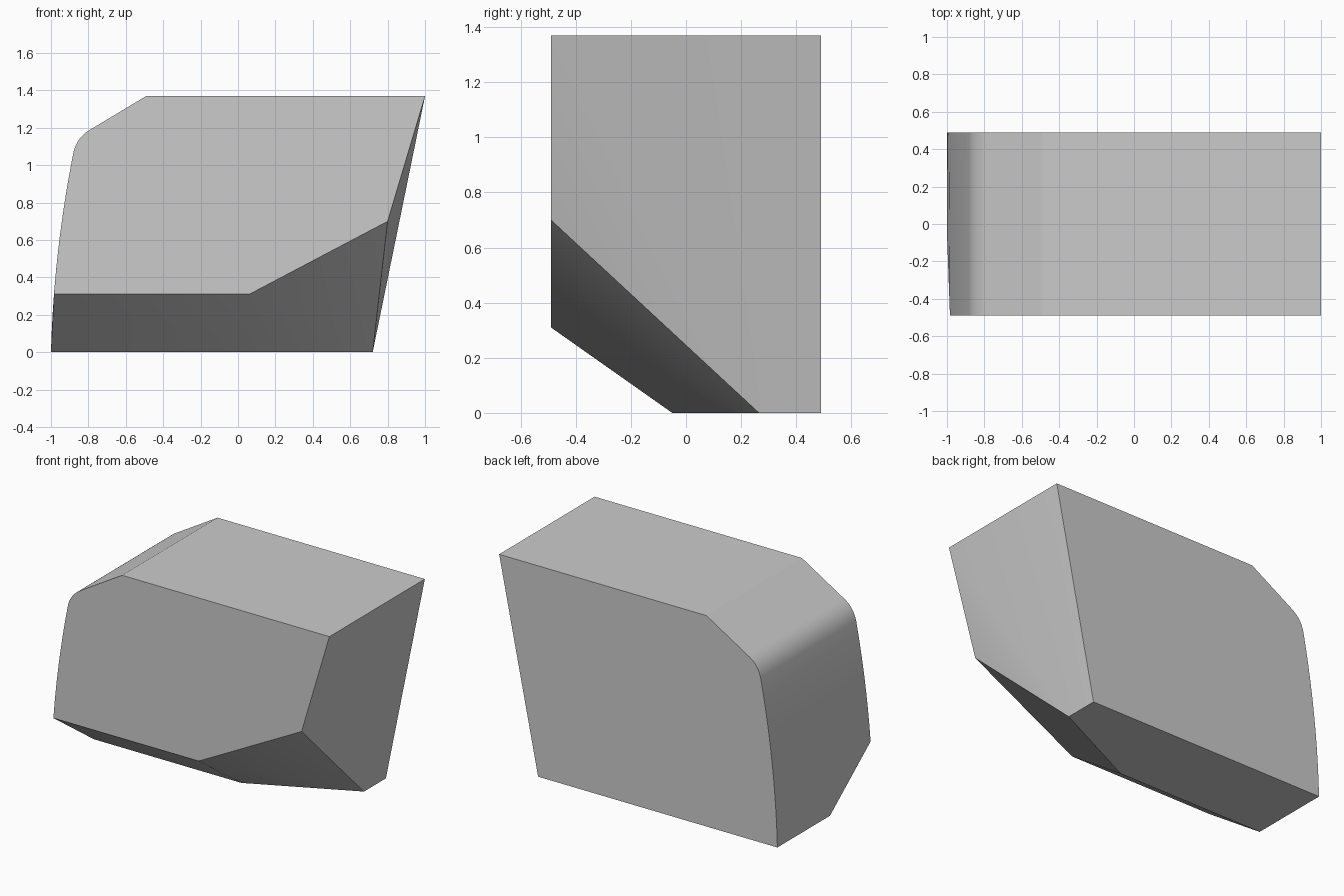
import bpy, bmesh, math
from mathutils import Vector

cube = bpy.data.objects.get("Cube")
if cube:
    bpy.data.objects.remove(cube, do_unlink=True)

FRONT, BACK, TOP = -0.49, 0.49, 1.37
CHIN = 0.31            # height where the front undercut starts
STEPS = 10


def side_curve(z):
    """Bowed outline of the curved end."""
    return -1 + 0.027 * z + 0.08 * z * z


def outline(z_start):
    """Curved end, rounded shoulder and sloped top, as x, z pairs."""
    pts = []
    for i in range(STEPS + 1):
        z = z_start + (1.07 - z_start) * i / STEPS
        pts.append(Vector((side_curve(z), z)))
    a, c, b = pts[-1], Vector((-0.86, 1.15)), Vector((-0.79, 1.19))
    for i in range(1, STEPS + 1):
        t = i / STEPS
        pts.append(a * (1 - t) ** 2 + c * 2 * t * (1 - t) + b * t * t)
    return pts + [Vector((-0.49, TOP)), Vector((1, TOP))]


# Back and front outlines share the same upper curve
points = [(p.x, BACK, p.y) for p in outline(0)]
points += [(p.x, FRONT, p.y) for p in outline(CHIN)]
# Undercut front corner
points += [(0.06, FRONT, CHIN), (0.80, FRONT, 0.70)]
# Base corners
points += [(0.72, BACK, 0), (0.72, 0.265, 0), (0.06, -0.05, 0), (-1, -0.05, 0)]

# Wrap the convex solid and merge its flat faces
bm = bmesh.new()
for p in points:
    bm.verts.new(p)
hull = bmesh.ops.convex_hull(bm, input=bm.verts)
loose = [v for v in bm.verts if not v.link_faces]
bmesh.ops.delete(bm, geom=loose, context='VERTS')
bmesh.ops.dissolve_limit(bm, angle_limit=math.radians(0.3),
                         verts=bm.verts, edges=bm.edges)
bmesh.ops.recalc_face_normals(bm, faces=bm.faces)
mesh = bpy.data.meshes.new("faceted_block")
bm.to_mesh(mesh)
bm.free()

block = bpy.data.objects.new("faceted_block", mesh)
bpy.context.collection.objects.link(block)

# Plain grey
grey = bpy.data.materials.new("light_grey")
grey.use_nodes = True
colour = (0.6, 0.6, 0.6, 1)
grey.diffuse_color = colour
grey.node_tree.nodes["Principled BSDF"].inputs["Base Color"].default_value = colour
mesh.materials.append(grey)

# Smooth the rounded end, keep the hard edges
bpy.ops.object.select_all(action='DESELECT')
block.select_set(True)
bpy.context.view_layer.objects.active = block
bpy.ops.object.shade_smooth_by_angle(angle=math.radians(30))
